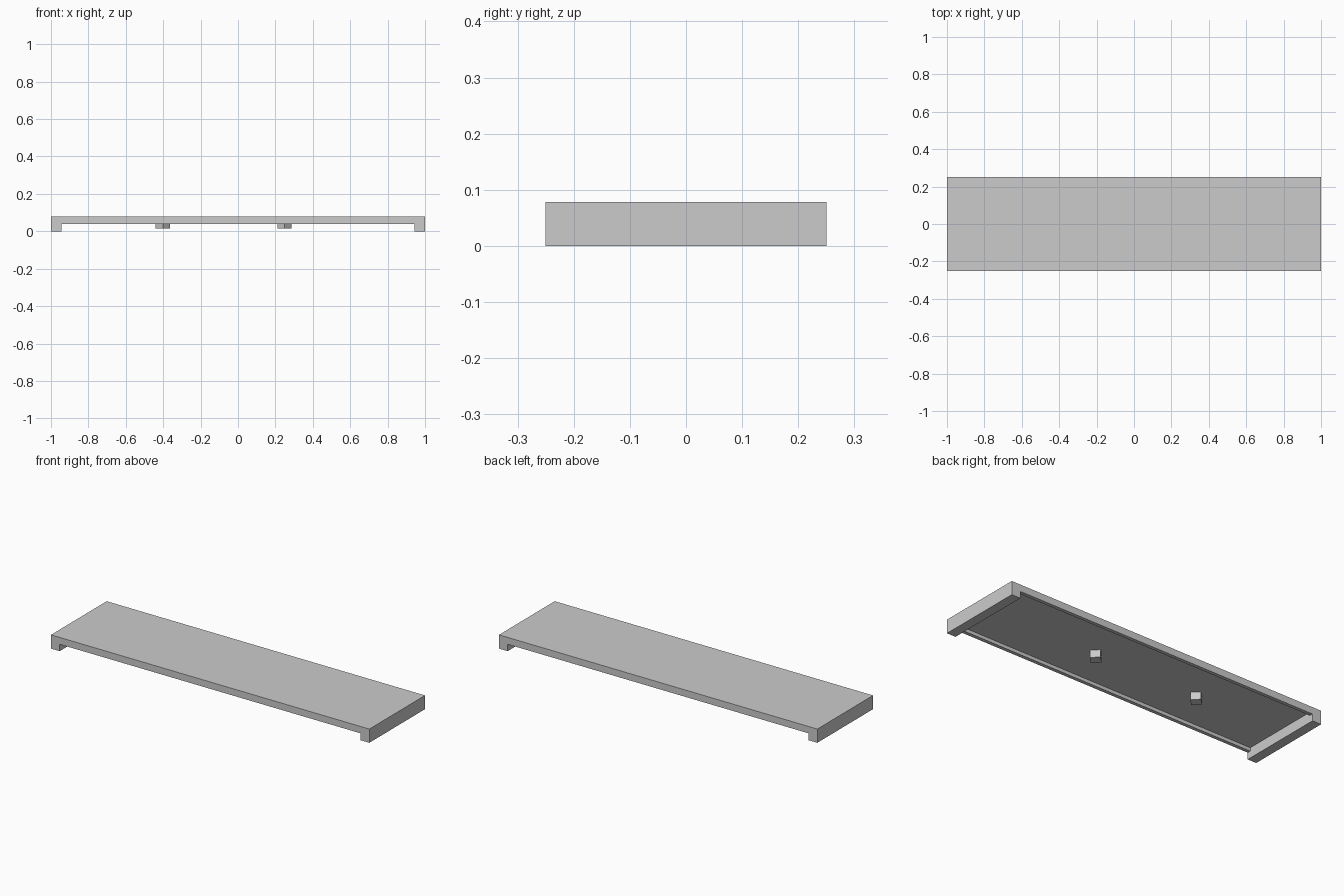
import bpy
from math import pi

cube = bpy.data.objects.get("Cube")
if cube:
    bpy.data.objects.remove(cube, do_unlink=True)

HEIGHT = 0.078      # overall height
RAIL_Z = 0.039      # underside of the long rims
PANEL_Z = 0.058     # underside of the recessed panel
INNER_X = 0.945     # inner face of the end feet
INNER_Y = 0.23      # inner face of the long rims

grey = bpy.data.materials.new("plain_grey")
grey.use_nodes = True
colour = (0.6, 0.6, 0.6, 1)
grey.diffuse_color = colour
grey.node_tree.nodes["Principled BSDF"].inputs["Base Color"].default_value = colour


def box(name, half_x, half_y, z0, z1):
    bpy.ops.mesh.primitive_cube_add(size=2, location=(0, 0, (z0 + z1) / 2))
    ob = bpy.context.object
    ob.name = name
    ob.scale = (half_x, half_y, (z1 - z0) / 2)
    bpy.ops.object.transform_apply(location=True, rotation=True, scale=True)
    ob.data.materials.append(grey)
    return ob


def cut(target, cutter):
    cutter.hide_render = True
    mod = target.modifiers.new("cut", "BOOLEAN")
    mod.operation = "DIFFERENCE"
    mod.solver = "EXACT"
    mod.object = cutter
    bpy.context.view_layer.objects.active = target
    bpy.ops.object.modifier_apply(modifier=mod.name)
    bpy.data.objects.remove(cutter, do_unlink=True)


# Shelf: a slab opened between its end feet, then hollowed underneath
shelf = box("shelf", 1, 0.25, 0, HEIGHT)
cut(shelf, box("opening_cutter", INNER_X, 0.4, -0.1, RAIL_Z))
cut(shelf, box("recess_cutter", INNER_X, INNER_Y, -0.1, PANEL_Z))

# Pegs: four-sided posts set cornerwise under the panel
for name, x in (("left_peg", 0.248), ("right_peg", -0.402)):
    z0, z1 = 0.016, PANEL_Z + 0.002
    bpy.ops.mesh.primitive_cylinder_add(
        vertices=4, radius=0.038, depth=z1 - z0, location=(x, 0, (z0 + z1) / 2),
        rotation=(0, 0, pi / 2))
    peg = bpy.context.object
    peg.name = name
    peg.data.materials.append(grey)
